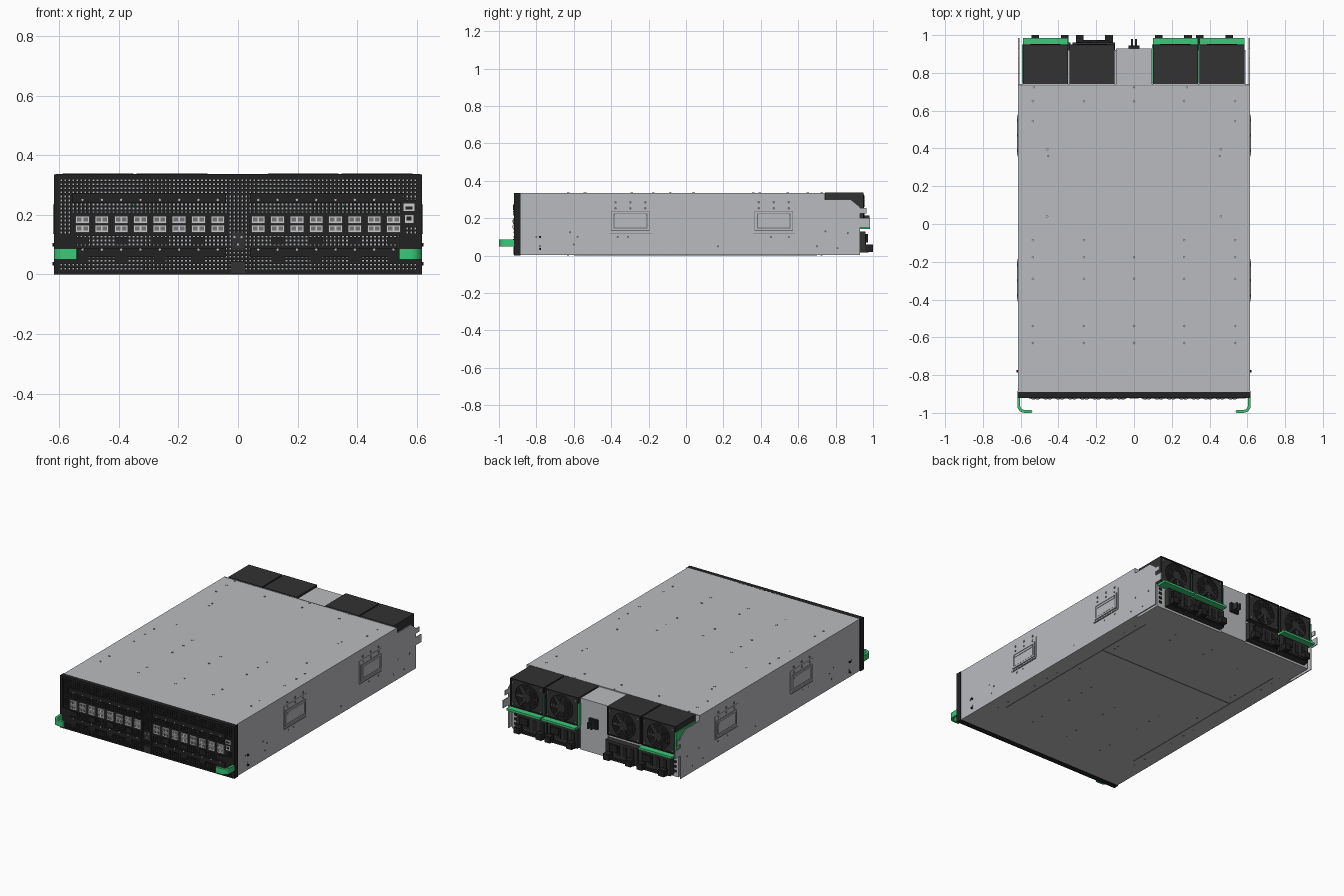
import bpy, bmesh, math
from mathutils import Matrix, Vector

cube = bpy.data.objects.get("Cube")
if cube:
    bpy.data.objects.remove(cube, do_unlink=True)


def material(name, rgb):
    m = bpy.data.materials.new(name)
    m.use_nodes = True
    m.diffuse_color = (*rgb, 1)
    b = next(n for n in m.node_tree.nodes if n.type == 'BSDF_PRINCIPLED')
    b.inputs["Base Color"].default_value = (*rgb, 1)
    return m


SILVER = material("silver sheet metal", (0.49, 0.50, 0.52))
LIGHT = material("bright port metal", (0.60, 0.60, 0.60))
GREY = material("mid grey", (0.17, 0.17, 0.18))
BLACK = material("bezel black", (0.016, 0.016, 0.017))
DARK = material("module black", (0.032, 0.032, 0.033))
GREEN = material("latch green", (0.045, 0.58, 0.19))


def finish(name, bm, mat, smooth=False):
    bmesh.ops.recalc_face_normals(bm, faces=bm.faces)
    me = bpy.data.meshes.new(name)
    bm.to_mesh(me)
    bm.free()
    me.materials.append(mat)
    ob = bpy.data.objects.new(name, me)
    bpy.context.collection.objects.link(ob)
    if smooth:
        bpy.ops.object.select_all(action='DESELECT')
        ob.select_set(True)
        bpy.context.view_layer.objects.active = ob
        bpy.ops.object.shade_smooth_by_angle()
    return ob


# Every box is (x0, x1, y0, y1, z0, z1)
def boxes(name, mat, items):
    bm = bmesh.new()
    for a, b, c, d, e, f in items:
        mt = Matrix.Translation(((a + b) / 2, (c + d) / 2, (e + f) / 2))
        bmesh.ops.create_cube(bm, size=1, matrix=mt @ Matrix.Diagonal((abs(b - a), abs(d - c), abs(f - e), 1)))
    return finish(name, bm, mat)


def prism(name, mat, pts, axis, lo, hi, smooth=False):
    place = (lambda u, v, w: (w, u, v)) if axis == 'x' else (lambda u, v, w: (u, v, w))
    bm = bmesh.new()
    face = bm.faces.new([bm.verts.new(place(u, v, lo)) for u, v in pts])
    ext = bmesh.ops.extrude_face_region(bm, geom=[face])
    verts = [g for g in ext['geom'] if isinstance(g, bmesh.types.BMVert)]
    bmesh.ops.translate(bm, verts=verts, vec=place(0, 0, hi - lo))
    return finish(name, bm, mat, smooth)


# Discs facing the given axis: points are centres
def discs(name, mat, pts, r, depth, normal, seg=12):
    rot = Vector(normal).to_track_quat('Z', 'Y').to_matrix().to_4x4()
    bm = bmesh.new()
    for p in pts:
        bmesh.ops.create_cone(bm, cap_ends=True, segments=seg, radius1=r, radius2=r, depth=depth,
                              matrix=Matrix.Translation(p) @ rot)
    return finish(name, bm, mat, True)


W, H = 0.613, 0.335
BACK = 0.93

# Chassis: main box, thin stepped side walls, rear floor and seams underneath
boxes("chassis", SILVER, [(-W, W, -0.89, 0.74, 0.002, H)])
wall = [(0.73, 0.002), (BACK, 0.002), (BACK, 0.26), (0.88, 0.30), (0.73, 0.30)]
for s, side in ((1, "left"), (-1, "right")):
    prism(side + "_rear_wall", SILVER, wall, 'x', s * W, s * (W - 0.006))
    boxes(side + "_rear_tabs", SILVER, [
        (s * W, s * (W - 0.006), BACK, 0.985, 0.15, 0.20),
        (s * W, s * (W - 0.006), BACK, 0.965, 0.225, 0.255)])
boxes("rear_base", SILVER, [(-0.59, 0.59, 0.74, 0.92, 0.002, 0.155)])
boxes("rear_center_panel", SILVER, [(-0.096, 0.096, 0.74, BACK, 0.002, 0.332)])
boxes("bottom_seams", GREY, [(-0.5, 0.5, 0.298, 0.302, 0, 0.003)] +
      [(x - 0.002, x + 0.002, -0.6, 0.7, 0, 0.003) for x in (-0.5, 0.5)])
boxes("lid_seam", GREY, [(-W, W, 0.733, 0.737, H - 0.002, H + 0.001)])

# Screws on the lid, floor and side walls
grid = [(x, y) for y in (-0.63, -0.54, -0.29, -0.175, 0.65) for x in (-0.535, -0.265, 0, 0.265, 0.535)]
grid += [(s * x, y) for s in (1, -1) for x, y in
         ((0.535, -0.085), (0.265, -0.085), (0.46, 0.04), (0.46, 0.395), (0.455, 0.36), (0.535, 0.545))]
grid += [(0, 0.725), (0.28, 0.725), (-0.53, 0.725)]
discs("lid_screws", GREY, [(x, y, H) for x, y in grid], 0.007, 0.003, (0, 0, 1))
discs("lid_screw_centers", SILVER, [(x, y, H + 0.001) for x, y in grid], 0.004, 0.003, (0, 0, 1))
discs("floor_screws", GREY, [(x, y, 0.002) for x, y in grid], 0.005, 0.003, (0, 0, 1))
side_pts = [(-0.6, 0.06), (-0.58, 0.1), (-0.62, 0.125), (-0.78, 0.05), (-0.365, 0.1), (-0.31, 0.1), (0.455, 0.1),
            (0.55, 0.1), (0.7, 0.05), (0.745, 0.13), (0.865, 0.12), (0.81, 0.04), (-0.8, 0.1), (0.17, 0.05)]

# Side carrying handles with flange, recess frame and grip
for s, side in ((1, "left"), (-1, "right")):
    discs(side + "_wall_screws", GREY, [(s * W, y, z) for y, z in side_pts], 0.006, 0.003, (1, 0, 0))
    for n, y in (("front", -0.297), ("rear", 0.469)):
        def on_wall(t, a, b, c, d):
            return (s * (W - 0.002), s * (W + t), y + a, y + b, c, d)
        boxes(f"{side}_{n}_handle_flange", SILVER, [on_wall(0.002, -0.116, 0.116, 0.125, 0.268)])
        boxes(f"{side}_{n}_handle_shadow_gap", GREY, [
            on_wall(0.003, -0.112, 0.112, 0.118, 0.122), on_wall(0.003, -0.103, 0.103, 0.132, 0.238)])
        boxes(f"{side}_{n}_handle_frame", SILVER, [
            on_wall(0.007, -0.1, -0.09, 0.136, 0.235), on_wall(0.007, 0.09, 0.1, 0.136, 0.235),
            on_wall(0.007, -0.1, 0.1, 0.225, 0.235), on_wall(0.007, -0.1, 0.1, 0.136, 0.146),
            on_wall(0.004, -0.085, 0.085, 0.151, 0.215)])
        boxes(f"{side}_{n}_handle_grip", SILVER, [on_wall(0.007, -0.083, 0.083, 0.208, 0.222)])
        discs(f"{side}_{n}_handle_screws", GREY,
              [(s * (W + 0.002), y + d, z) for d in (-0.08, 0, 0.08) for z in (0.253, 0.285)],
              0.007, 0.004, (1, 0, 0))
    discs(side + "_rail_pins", BLACK, [(s * (W + 0.004), -0.78, z) for z in (0.035, 0.1)], 0.006, 0.012, (1, 0, 0))

# Front bezel: backing sheet, perforated lattice and outer frame
F = -0.92
boxes("bezel_backing", SILVER, [(-0.61, 0.61, -0.9, -0.885, 0.005, 0.33)])
lattice = [(-0.6 + i * 0.0135 - 0.0037, -0.6 + i * 0.0135 + 0.0037, -0.915, -0.9, 0.005, 0.33) for i in range(90)]
lattice += [(-0.61, 0.61, -0.915, -0.9, 0.012 + k * 0.0135 - 0.0037, 0.012 + k * 0.0135 + 0.0037) for k in range(24)]
boxes("bezel_grille", BLACK, lattice)
frame = [(-0.618, 0.618, F, -0.885, z, z + 0.01) for z in (0, H - 0.01)]
frame += [(s * 0.602, s * 0.618, F, -0.885, 0, H) for s in (1, -1)]
boxes("bezel_frame", BLACK, frame)
boxes("bezel_corner_blocks", BLACK, [(s * 0.54, s * 0.61, F, -0.9, 0.04, 0.13) for s in (1, -1)])
boxes("bezel_center_latch", DARK, [(-0.025, 0.025, F - 0.003, -0.9, 0.005, 0.045),
                                   (-0.022, 0.022, F, -0.9, 0.085, 0.14)])

# Two banks of eight stacked ports with cover bars above and below
cols = [s * (0.068 + i * 0.0648) for s in (1, -1) for i in range(8)]
bars, cages, mouths, screws = [], [], [], []
for s in (1, -1):
    bars += [(s * 0.04, s * 0.555, F - 0.004, -0.9, 0.24, 0.273), (s * 0.04, s * 0.555, F - 0.004, -0.9, 0.058, 0.088),
             (s * 0.035, s * 0.56, -0.917, -0.9, 0.128, 0.207)]
for i, x in enumerate(cols):
    screws += [(x, F - 0.004, 0.25), (x, F - 0.004, 0.083)]
    if i % 2:
        bars.append((x - 0.02, x + 0.02, F, -0.9, 0.035, 0.06))
        bars.append((x - 0.022, x + 0.022, F, -0.9, 0.1, 0.125))
    for z in (0.183, 0.153):
        cages.append((x - 0.023, x + 0.023, F - 0.006, -0.9, z - 0.013, z + 0.013))
        mouths += [(x + d - 0.0075, x + d + 0.0075, F - 0.008, F, z - 0.005, z + 0.008) for d in (-0.0105, 0.0105)]
boxes("port_bank_covers", BLACK, bars)
boxes("port_cages", LIGHT, cages)
boxes("port_mouths", GREY, mouths)
discs("port_bank_screws", SILVER, screws, 0.004, 0.004, (0, 1, 0), 8)
discs("center_screws", SILVER, [(x, F - 0.001, z) for x, z in ((-0.012, 0.125), (0.012, 0.125), (0, 0.1))],
      0.004, 0.004, (0, 1, 0), 8)
discs("status_lights", GREEN, [(x, F - 0.002, 0.234) for x in (-0.35, 0.355)], 0.004, 0.006, (0, 1, 0), 8)
boxes("service_panel", BLACK, [(0.548, 0.6, F, -0.9, 0.16, 0.25)])
boxes("service_ports", LIGHT, [(0.556, 0.592, F - 0.003, F, 0.212, 0.237), (0.56, 0.588, F - 0.003, F, 0.172, 0.2)])
boxes("service_port_mouths", BLACK, [(0.562, 0.586, F - 0.005, F, 0.217, 0.228), (0.566, 0.582, F - 0.005, F, 0.18, 0.194)])

# Hooked green pull handles at the front corners
def arc(r, n=6):
    return [(0.578 + r * math.cos(a), -0.96 - r * math.sin(a)) for a in [i * math.pi / 2 / n for i in range(n + 1)]]

hook = [(0.618, F)] + arc(0.04) + [(0.542, -1.0), (0.538, -0.992), (0.542, -0.985)] + arc(0.025)[::-1] + [(0.603, F)]
for s, side in ((1, "left"), (-1, "right")):
    prism(side + "_pull_handle", GREEN, [(s * x, y) for x, y in hook], 'z', 0.05, 0.087, True)

# Rear fan modules: housing, ring grille, blades and hub
def fan(name, x, latch):
    z, y, h = 0.245, 0.945, 0.119
    boxes(name + "_housing", DARK, [(x - h, x + h, 0.742, y, 0.158, H + 0.003)])
    boxes(name + "_face_frame", BLACK, [
        (x - h, x + h, y, y + 0.005, 0.158, 0.164), (x - h, x + h, y, y + 0.005, H - 0.003, H + 0.003),
        (x - h, x - h + 0.008, y, y + 0.005, 0.158, H), (x + h - 0.008, x + h, y, y + 0.005, 0.158, H)])
    discs(name + "_opening", BLACK, [(x, y, z)], 0.08, 0.004, (0, 1, 0), 32)
    bm = bmesh.new()
    for k in range(7):
        rot = Matrix.Rotation(k * math.tau / 7, 4, 'Y') @ Matrix.Translation((0.05, 0, 0)) @ Matrix.Rotation(0.5, 4, 'X')
        bmesh.ops.create_cube(bm, size=1, matrix=Matrix.Translation((x, y + 0.002, z)) @ rot
                              @ Matrix.Diagonal((0.05, 0.004, 0.022, 1)))
    finish(name + "_blades", bm, DARK)
    discs(name + "_hub", DARK, [(x, y + 0.003, z)], 0.028, 0.008, (0, 1, 0), 24)
    for k, r in enumerate((0.045, 0.062, 0.079)):
        bpy.ops.mesh.primitive_torus_add(location=(x, y + 0.005, z), rotation=(math.pi / 2, 0, 0), major_radius=r,
                                         minor_radius=0.002, major_segments=32, minor_segments=6)
        bpy.context.object.name = f"{name}_grille_ring_{k + 1}"
        bpy.context.object.data.materials.append(DARK)
    discs(name + "_screws", GREY, [(x + a, y + 0.002, z + b) for a in (-0.1, 0.1) for b in (-0.07, 0.07)],
          0.006, 0.006, (0, 1, 0))
    if latch:
        boxes(name + "_latch", GREEN, [(x - h, x + h, 0.92, 0.985, 0.142, 0.156),
                                       (x - h - 0.005, x - h, 0.75, 0.95, 0.16, 0.3)])


for i, x in enumerate((-0.469, -0.222, 0.219, 0.466)):
    fan(f"fan_{i + 1}", x, i != 1)

# Power supplies with vents and protruding pull handles
for i, (a, b) in enumerate(((-0.56, -0.335), (-0.325, -0.1), (0.1, 0.312), (0.318, 0.53))):
    name, c = f"power_supply_{i + 1}", (a + b) / 2
    boxes(name, DARK, [(a, b, 0.9, 0.96, 0.016, 0.13)])
    boxes(name + "_vents", BLACK, [(c - 0.09 + k * 0.05, c - 0.06 + k * 0.05, 0.955, 0.963, 0.05, 0.115) for k in range(4)])
    boxes(name + "_handle", BLACK, [(c - 0.095, c - 0.055, 0.95, 1.0, 0.02, 0.06), (c + 0.06, c + 0.1, 0.95, 1.0, 0.02, 0.06),
                                    (c - 0.095, c + 0.1, 0.95, 0.975, 0.016, 0.03)])
    boxes(name + "_socket", BLACK, [(c + 0.02, c + 0.08, 0.955, 0.972, 0.07, 0.115)])

# Rear center socket and side indicator panel
boxes("rear_socket", BLACK, [(-0.03, 0.03, BACK, 0.945, 0.165, 0.225)])
boxes("rear_socket_prongs", DARK, [(x - 0.005, x + 0.005, BACK, 0.98, 0.175, 0.215) for x in (-0.011, 0.011)])
boxes("rear_indicator_holes", BLACK, [(s * 0.555, s * 0.575, 0.915, 0.925, z, z + 0.015)
                                      for s in (1, -1) for z in (0.03, 0.06, 0.09, 0.12)])
